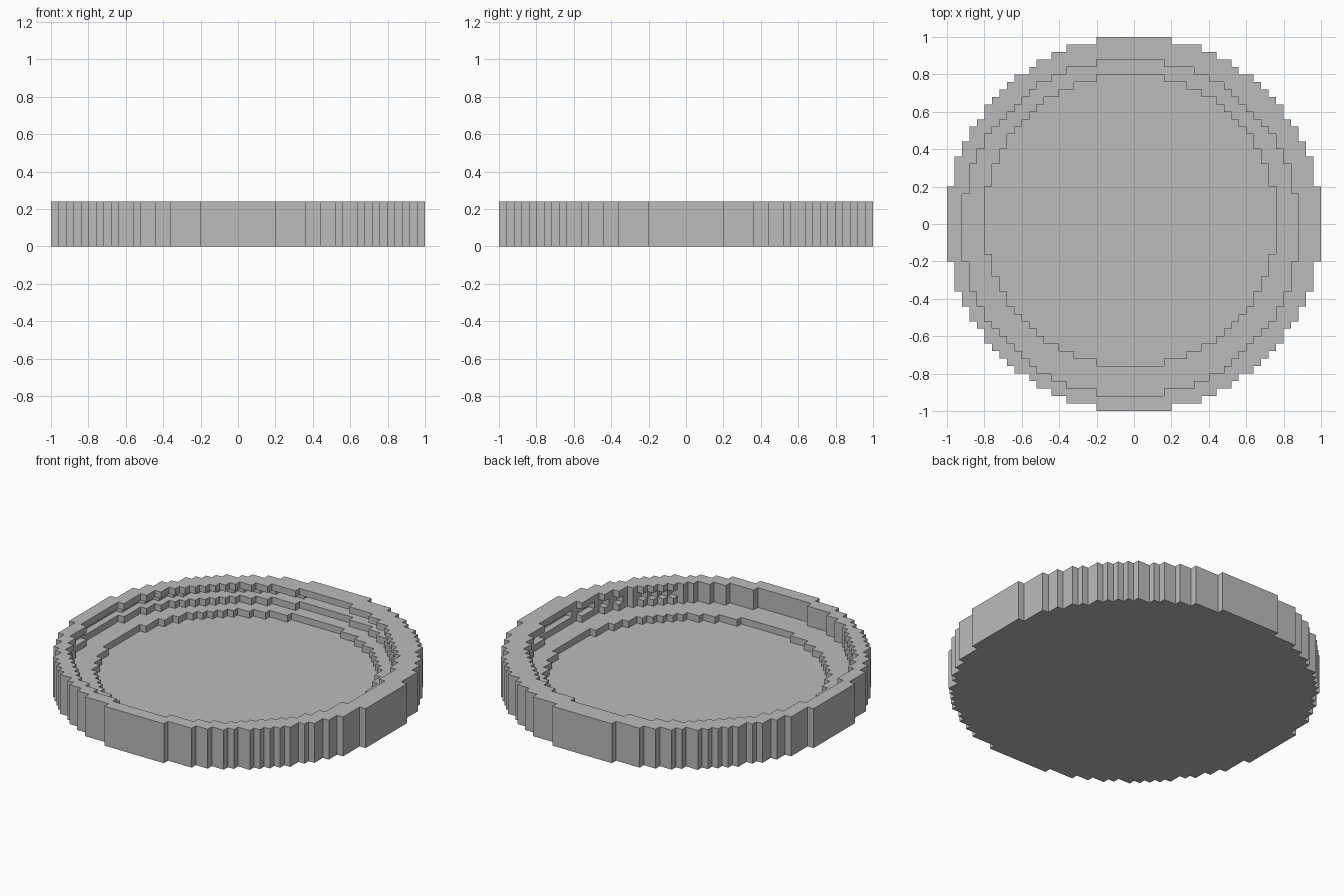
import bpy, bmesh

if "Cube" in bpy.data.objects:
    bpy.data.objects.remove(bpy.data.objects["Cube"])

CELL = 0.04   # block size of the stepped style
N = 25        # blocks from the centre to the rim


def disc(cx, cy, r):
    """Set of blocks whose centres lie inside a circle (block units)."""
    return {(i, j) for i in range(-N, N) for j in range(-N, N)
            if (i + 0.5 - cx) ** 2 + (j + 0.5 - cy) ** 2 <= r * r}


body = disc(0, 0, 25)
bore = disc(-0.5, -0.5, 22.5)      # main opening
groove = disc(-0.5, 0.5, 23.5)     # undercut groove below the lip
well = disc(-0.5, 0.5, 19.5)       # shallow recess in the floor

# Layers from bottom to top: solid base, recess, wall, groove, lip
layers = [body, body, body - well, body - bore, body - bore - groove, body - bore]
solid = {(i, j, k) for k, layer in enumerate(layers) for i, j in layer}

# Outward faces of a block: direction and its four corners
SIDES = {
    (1, 0, 0): ((1, 0, 0), (1, 1, 0), (1, 1, 1), (1, 0, 1)),
    (-1, 0, 0): ((0, 0, 0), (0, 0, 1), (0, 1, 1), (0, 1, 0)),
    (0, 1, 0): ((0, 1, 0), (0, 1, 1), (1, 1, 1), (1, 1, 0)),
    (0, -1, 0): ((0, 0, 0), (1, 0, 0), (1, 0, 1), (0, 0, 1)),
    (0, 0, 1): ((0, 0, 1), (1, 0, 1), (1, 1, 1), (0, 1, 1)),
    (0, 0, -1): ((0, 0, 0), (0, 1, 0), (1, 1, 0), (1, 0, 0)),
}

# Skin the blocks, keeping only exposed faces
bm = bmesh.new()
verts = {}


def vert(p):
    if p not in verts:
        verts[p] = bm.verts.new([c * CELL for c in p])
    return verts[p]


for b in sorted(solid):
    for d, corners in SIDES.items():
        if tuple(x + y for x, y in zip(b, d)) not in solid:
            bm.faces.new([vert(tuple(x + y for x, y in zip(b, c))) for c in corners])

mesh = bpy.data.meshes.new("round_dish")
bm.to_mesh(mesh)
bm.free()

grey = bpy.data.materials.new("plain grey")
grey.diffuse_color = (0.5, 0.5, 0.5, 1)
grey.use_nodes = True
grey.node_tree.nodes["Principled BSDF"].inputs["Base Color"].default_value = grey.diffuse_color
mesh.materials.append(grey)

dish = bpy.data.objects.new("round_dish", mesh)
bpy.context.collection.objects.link(dish)
